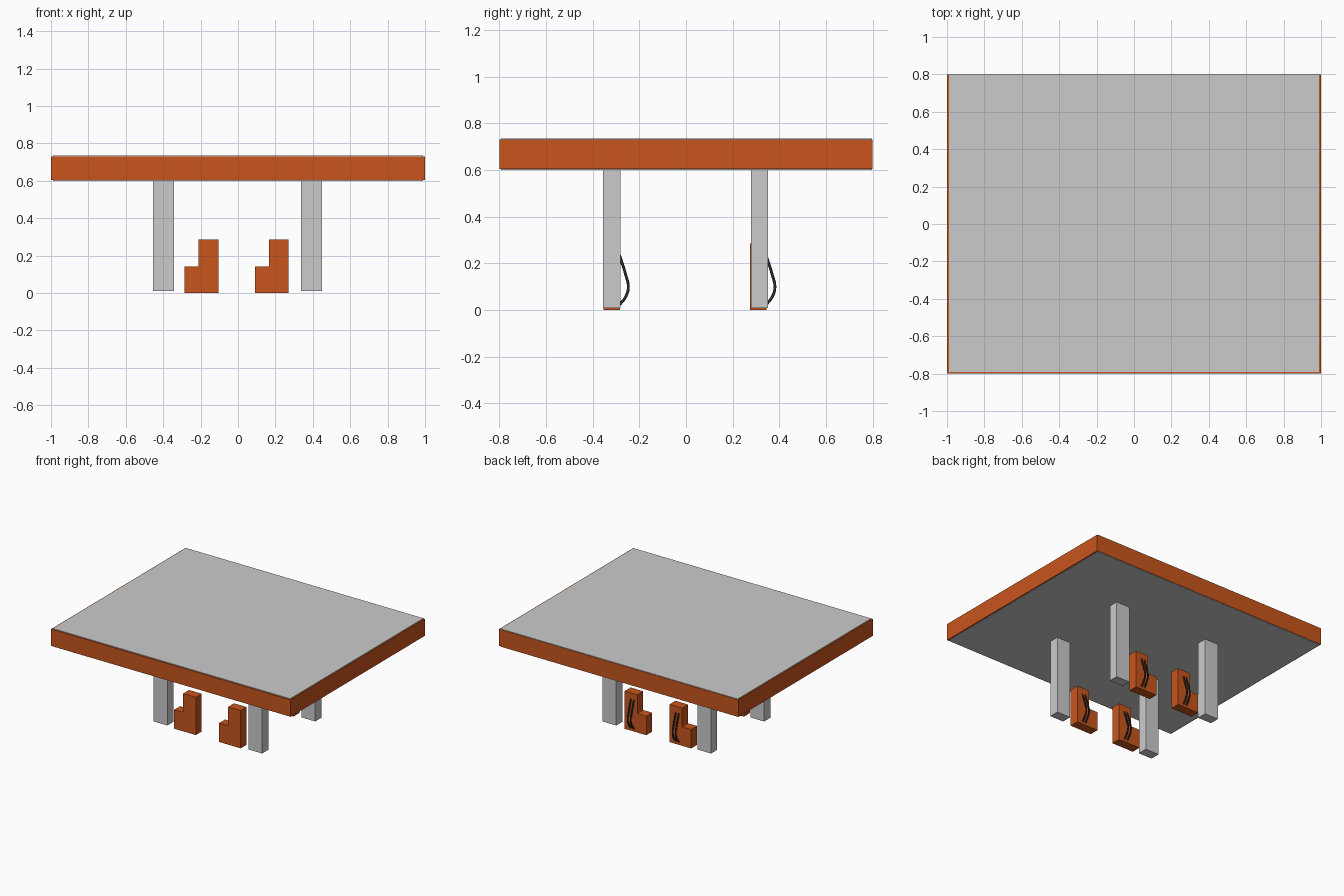
import bpy, bmesh

if "Cube" in bpy.data.objects:
    bpy.data.objects.remove(bpy.data.objects["Cube"])


def material(name, rgb):
    m = bpy.data.materials.new(name)
    m.diffuse_color = (*rgb, 1)
    m.use_nodes = True
    m.node_tree.nodes["Principled BSDF"].inputs["Base Color"].default_value = m.diffuse_color
    return m


ORANGE = material("orange", (0.58, 0.09, 0.012))
DARK = material("dark", (0.025, 0.025, 0.028))


def add_mesh(name, bm, mat=None):
    bmesh.ops.recalc_face_normals(bm, faces=bm.faces)
    me = bpy.data.meshes.new(name)
    bm.to_mesh(me)
    bm.free()
    ob = bpy.data.objects.new(name, me)
    bpy.context.collection.objects.link(ob)
    if mat:
        me.materials.append(mat)
    return ob


def box(name, lo, hi, mat=None):
    bm = bmesh.new()
    bmesh.ops.create_cube(bm, size=1)
    for v in bm.verts:
        v.co = [(a + b) / 2 + c * (b - a) for a, b, c in zip(lo, hi, v.co)]
    return add_mesh(name, bm, mat)


def extruded_profile(name, pts, y0, y1, mat):
    bm = bmesh.new()
    face = bm.faces.new([bm.verts.new((x, y0, z)) for x, z in pts])
    ext = bmesh.ops.extrude_face_region(bm, geom=[face])["geom"]
    bmesh.ops.translate(bm, vec=(0, y1 - y0, 0),
                        verts=[g for g in ext if isinstance(g, bmesh.types.BMVert)])
    return add_mesh(name, bm, mat)


def cable(name, x, y):
    # bulging side profile: offset from the block's back face, height
    path = [(-0.004, 0.24), (0.008, 0.205), (0.025, 0.15), (0.036, 0.1),
            (0.026, 0.06), (-0.004, 0.02)]
    cu = bpy.data.curves.new(name, "CURVE")
    cu.dimensions = "3D"
    cu.bevel_depth = 0.006
    cu.bevel_resolution = 2
    cu.resolution_u = 6
    cu.use_fill_caps = True
    sp = cu.splines.new("BEZIER")
    sp.bezier_points.add(len(path) - 1)
    for p, (dy, z) in zip(sp.bezier_points, path):
        p.co = (x, y + dy, z)
        p.handle_left_type = p.handle_right_type = "AUTO"
    cu.materials.append(DARK)
    ob = bpy.data.objects.new(name, cu)
    bpy.context.collection.objects.link(ob)


# Table top panel and its coloured edging strips
box("top_panel", (-0.99, -0.792, 0.6), (0.99, 0.797, 0.735))
Z0, Z1 = 0.604, 0.731
box("edging_front", (-1, -0.8, Z0), (1, -0.792, Z1), ORANGE)
box("edging_back", (-1, 0.797, Z0), (1, 0.8, Z1), ORANGE)
box("edging_left", (-1, -0.792, Z0), (-0.99, 0.797, Z1), ORANGE)
box("edging_right", (0.99, -0.792, Z0), (1, 0.797, Z1), ORANGE)

# Four legs
for side, x in (("left", -0.455), ("right", 0.336)):
    for end, y in (("front", -0.355), ("back", 0.278)):
        box(f"leg_{end}_{side}", (x, y, 0.01), (x + 0.114, y + 0.074, 0.602))

# Four L-shaped blocks, each with two cables on its back face
for side, x in (("left", -0.285), ("right", 0.09)):
    for end, y in (("front", -0.353), ("back", 0.275)):
        profile = [(x, 0), (x + 0.18, 0), (x + 0.18, 0.285),
                   (x + 0.075, 0.285), (x + 0.075, 0.143), (x, 0.143)]
        extruded_profile(f"block_{end}_{side}", profile, y, y + 0.07, ORANGE)
        for i, dx in enumerate((0.105, 0.13)):
            cable(f"cable_{end}_{side}_{i + 1}", x + dx, y + 0.07)
